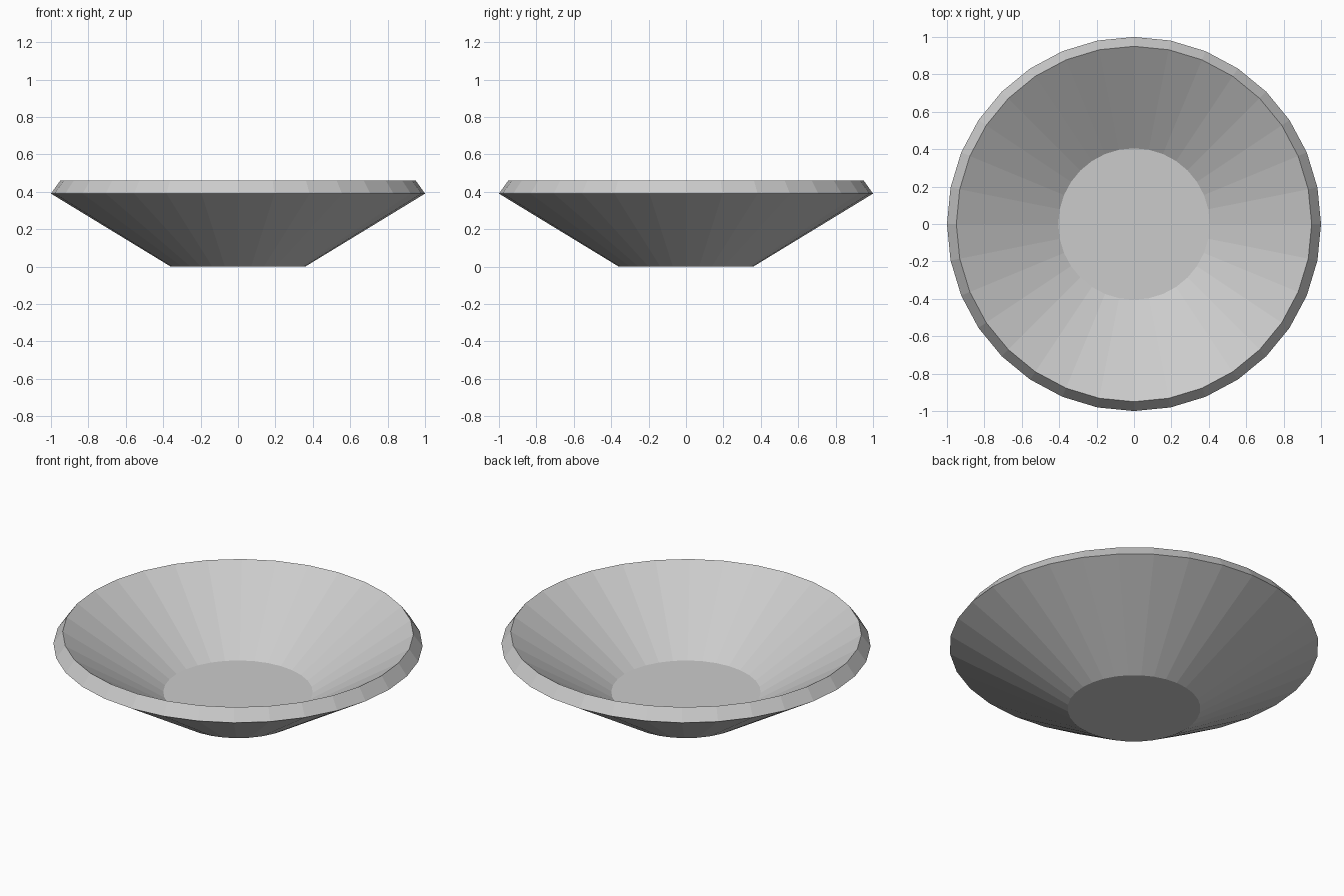
import bpy
import bmesh
import math

if "Cube" in bpy.data.objects:
    bpy.data.objects.remove(bpy.data.objects["Cube"])

SIDES = 32
# Radius and height, from the underside, around the rim, down to the inner floor
PROFILE = [(0.36, 0.0), (1.0, 0.39), (0.95, 0.46), (0.405, 0.108)]

grey = bpy.data.materials.new("light_grey")
grey.diffuse_color = (0.6, 0.6, 0.6, 1.0)
grey.use_nodes = True
grey.node_tree.nodes["Principled BSDF"].inputs["Base Color"].default_value = grey.diffuse_color

# Bowl: faceted rings bridged from the base to the inner floor
bm = bmesh.new()
rings = []
for radius, height in PROFILE:
    ring = []
    for i in range(SIDES):
        a = 2 * math.pi * i / SIDES
        ring.append(bm.verts.new((radius * math.cos(a), radius * math.sin(a), height)))
    rings.append(ring)

for low, high in zip(rings, rings[1:]):
    for i in range(SIDES):
        j = (i + 1) % SIDES
        bm.faces.new((low[i], low[j], high[j], high[i]))

# Flat underside and inner floor
bm.faces.new(list(reversed(rings[0])))
bm.faces.new(rings[-1])
bmesh.ops.recalc_face_normals(bm, faces=bm.faces)

mesh = bpy.data.meshes.new("bowl")
bm.to_mesh(mesh)
bm.free()
mesh.materials.append(grey)
bowl = bpy.data.objects.new("bowl", mesh)
bpy.context.collection.objects.link(bowl)
